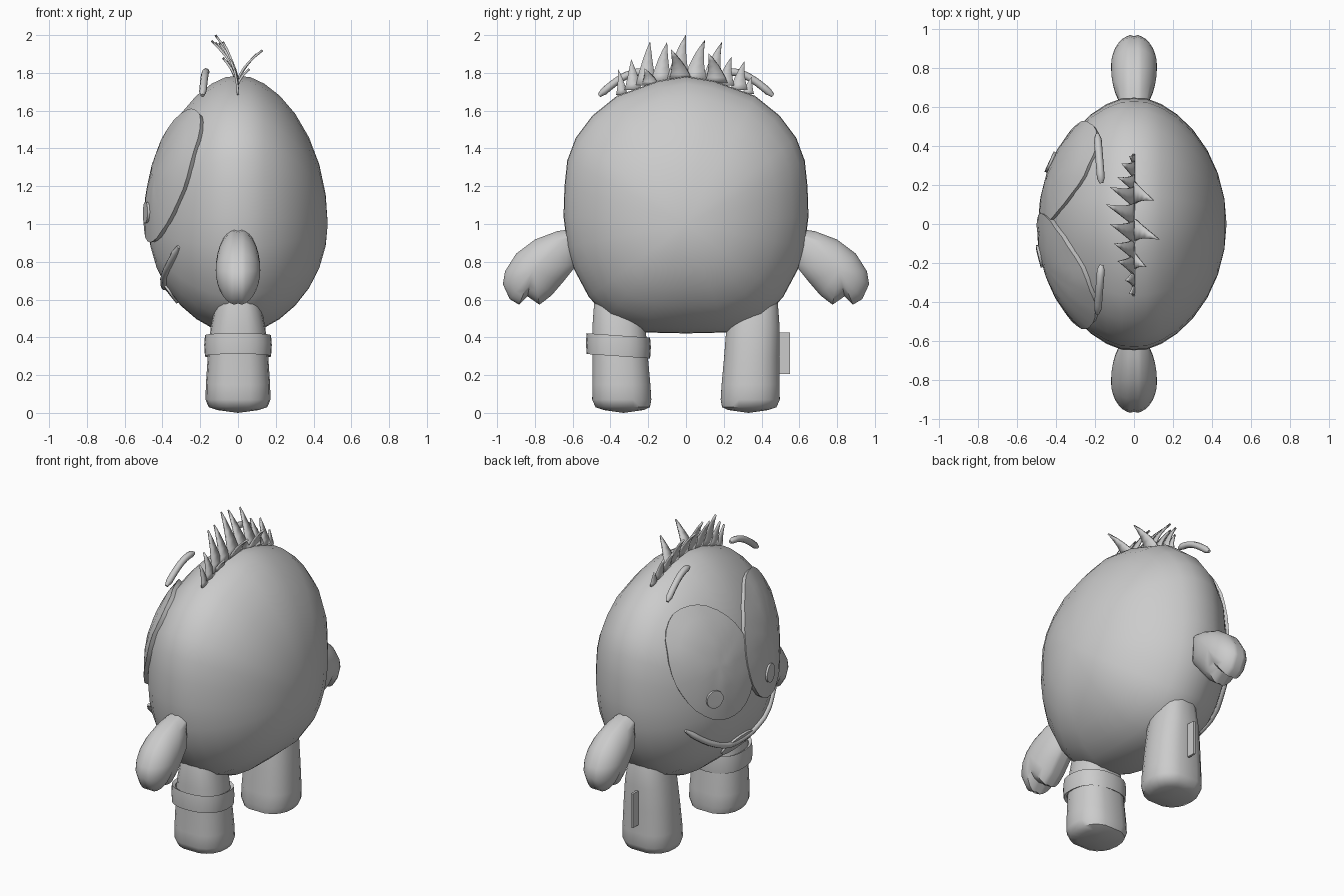
import bpy, bmesh, math
from mathutils import Vector
from mathutils.bvhtree import BVHTree

if "Cube" in bpy.data.objects:
    bpy.data.objects.remove(bpy.data.objects["Cube"])

GREY = bpy.data.materials.new("plain_grey")
GREY.use_nodes = True
GREY.diffuse_color = (0.6, 0.6, 0.6, 1)
GREY.node_tree.nodes["Principled BSDF"].inputs["Base Color"].default_value = (0.6, 0.6, 0.6, 1)


def finish(obj, angle=40):
    obj.data.materials.append(GREY)
    bpy.ops.object.select_all(action="DESELECT")
    obj.select_set(True)
    bpy.context.view_layer.objects.active = obj
    bpy.ops.object.shade_smooth_by_angle(angle=math.radians(angle))
    return obj


def add_mesh(name, bm, angle=40):
    bmesh.ops.recalc_face_normals(bm, faces=bm.faces)
    mesh = bpy.data.meshes.new(name)
    bm.to_mesh(mesh)
    bm.free()
    obj = bpy.data.objects.new(name, mesh)
    bpy.context.collection.objects.link(obj)
    return finish(obj, angle)


def bridge(bm, rings):
    for a, b in zip(rings, rings[1:]):
        n = len(a)
        for i in range(n):
            j = (i + 1) % n
            bm.faces.new((a[i], a[j], b[j], b[i]))


def fan(bm, ring, tip):
    v = bm.verts.new(tip)
    for i in range(len(ring)):
        bm.faces.new((ring[i], ring[(i + 1) % len(ring)], v))


def puff(name, outline, centre, depth, power, groove):
    """Pillow sewn from two halves: a side outline swelling out to +x and -x."""
    bm = bmesh.new()
    cy, cz = centre

    def ring(r, x):
        return [bm.verts.new((x, cy + (y - cy) * r, cz + (z - cz) * r)) for y, z in outline]

    seam = ring(groove, 0)
    for side in (-1, 1):
        rings = [seam]
        for r in (0.985, 0.94, 0.86, 0.74, 0.58, 0.4, 0.2):
            rings.append(ring(r, side * depth * (1 - r * r) ** power))
        bridge(bm, rings)
        fan(bm, rings[-1], (side * depth, cy, cz))
    return add_mesh(name, bm, 50)


# Body
half = [(0.15, 1.765), (0.37, 1.685), (0.5, 1.58), (0.59, 1.46), (0.635, 1.34), (0.65, 1.2),
        (0.655, 1.04), (0.635, 0.88), (0.6, 0.76), (0.52, 0.61), (0.42, 0.5), (0.22, 0.42)]
outline = [(0, 1.79)] + half + [(0, 0.415)] + [(-y, z) for y, z in reversed(half)]
body = puff("body", outline, (0, 1.0), 0.475, 0.57, 0.99)
tree = BVHTree.FromPolygons([v.co for v in body.data.vertices],
                            [p.vertices for p in body.data.polygons])


def on_face(y, z, off):
    """Point at a distance off the body's face side."""
    hit, normal, _, _ = tree.ray_cast(Vector((-2, y, z)), Vector((1, 0, 0)))
    if normal.x > 0:
        normal = -normal
    return hit + normal * off


# Arms with a thumb notch, and legs
arm = [(0.58, 0.98), (0.68, 0.965), (0.8, 0.92), (0.9, 0.845), (0.96, 0.75), (0.972, 0.68),
       (0.935, 0.6), (0.885, 0.57), (0.84, 0.615), (0.775, 0.57), (0.71, 0.62), (0.65, 0.69),
       (0.57, 0.79)]
leg = [(0.015, 0.33, 0.11, 0.11), (0.03, 0.335, 0.15, 0.155), (0.07, 0.34, 0.163, 0.172),
       (0.15, 0.342, 0.16, 0.17), (0.3, 0.348, 0.152, 0.16), (0.45, 0.355, 0.147, 0.145),
       (0.6, 0.36, 0.13, 0.115), (0.72, 0.35, 0.1, 0.08)]


def oval(t, power=0.85):
    c, s = math.cos(t), math.sin(t)
    return math.copysign(abs(c) ** power, c), math.copysign(abs(s) ** power, s)


for side, word in ((1, "right"), (-1, "left")):
    puff(word + "_arm", [(side * y, z) for y, z in arm], (side * 0.81, 0.755), 0.118, 0.5, 0.95)
    bm = bmesh.new()
    rings = []
    for z, cy, ry, rx in leg:
        ring = []
        for i in range(20):
            c, s = oval(math.tau * i / 20)
            pinch = 0.96 if i in (5, 15) else 1
            ring.append(bm.verts.new((rx * c, side * (cy + ry * s * pinch), z)))
        rings.append(ring)
    bridge(bm, rings)
    fan(bm, rings[0], (0, side * 0.33, 0))
    bm.faces.new(rings[-1])
    add_mesh(word + "_leg", bm, 50)

# Ankle band on one leg, slightly tilted
bm = bmesh.new()
rings = []
for grow, z in ((0, 0.31), (0.018, 0.3), (0.022, 0.36), (0.018, 0.41), (0, 0.4)):
    ring = []
    for i in range(24):
        c, s = oval(math.tau * i / 24)
        y = -0.358 + (0.15 + grow) * s
        ring.append(bm.verts.new(((0.157 + grow) * c, y, z - 0.07 * (y + 0.358))))
    rings.append(ring)
bridge(bm, rings + [rings[0]])
add_mesh("ankle_band", bm)

# Sewn tag standing out of the other leg's seam
bm = bmesh.new()
bmesh.ops.create_cube(bm, size=1)
bmesh.ops.scale(bm, vec=(0.014, 0.1, 0.22), verts=bm.verts)
bmesh.ops.translate(bm, vec=(0, 0.5, 0.315), verts=bm.verts)
add_mesh("tag", bm)


def patch(name, cy, cz, ry, rz, off, lean=0, steps=32):
    """Oval plate that follows the body's face."""
    bm = bmesh.new()
    rings = []
    for r, d in ((1, -0.015), (1, off), (0.8, off), (0.6, off), (0.4, off), (0.2, off)):
        ring = []
        for i in range(steps):
            t = math.tau * i / steps
            dz = rz * r * math.sin(t)
            y = cy + ry * r * math.cos(t) + lean * dz
            ring.append(bm.verts.new(on_face(y, cz + dz, d)))
        rings.append(ring)
    bridge(bm, rings)
    fan(bm, rings[-1], on_face(cy, cz, off))
    return add_mesh(name, bm)


# Eyes, pupils and tongue
patch("right_eye", 0.255, 1.25, 0.26, 0.345, 0.018, 0.12)
patch("left_eye", -0.235, 1.25, 0.285, 0.345, 0.026, -0.12)
patch("right_pupil", 0.31, 1.06, 0.05, 0.055, 0.03, steps=16)
patch("left_pupil", -0.16, 1.06, 0.055, 0.055, 0.038, steps=16)
patch("tongue", 0.0, 0.65, 0.15, 0.065, 0.012)


def tube(name, points, radius):
    curve = bpy.data.curves.new(name, "CURVE")
    curve.dimensions = "3D"
    curve.bevel_depth = radius
    curve.bevel_resolution = 2
    curve.use_fill_caps = True
    spline = curve.splines.new("POLY")
    spline.points.add(len(points) - 1)
    for i, (p, q) in enumerate(zip(spline.points, points)):
        p.co = (*q, 1)
        p.radius = 0.5 if i in (0, len(points) - 1) else 1
    obj = bpy.data.objects.new(name, curve)
    bpy.context.collection.objects.link(obj)
    bpy.ops.object.select_all(action="DESELECT")
    obj.select_set(True)
    bpy.context.view_layer.objects.active = obj
    bpy.ops.object.convert(target="MESH")
    return finish(bpy.context.object, 60)


# Smile
smile = []
for i in range(25):
    t = i / 12 - 1
    smile.append(on_face(0.45 * t, 0.67 + 0.21 * t * t, 0.008))
tube("mouth", smile, 0.018)

# Floating eyebrows
for side, word in ((1, "right"), (-1, "left")):
    brow = []
    for i in range(11):
        t = i / 10
        brow.append((-0.188 + 0.02 * t, side * (0.46 - 0.25 * t),
                     1.68 + 0.125 * math.sin(t * 1.75)))
    tube(word + "_eyebrow", brow, 0.02)

# Hair tuft: base y, half width, tip x, tip y, tip z
spikes = [(-0.34, 0.03, -0.02, -0.36, 1.82), (-0.28, 0.045, -0.04, -0.29, 1.87),
          (-0.21, 0.055, -0.08, -0.19, 1.965), (-0.13, 0.055, -0.1, -0.1, 1.96),
          (-0.04, 0.06, -0.12, 0.0, 2.0), (0.05, 0.06, -0.14, 0.1, 1.97),
          (0.14, 0.055, -0.12, 0.19, 1.96), (0.21, 0.045, -0.08, 0.24, 1.88),
          (0.28, 0.045, -0.06, 0.31, 1.86), (0.33, 0.03, -0.02, 0.35, 1.78),
          (0.16, 0.06, 0.1, 0.12, 1.9), (-0.03, 0.06, 0.13, -0.08, 1.92),
          (-0.19, 0.045, 0.06, -0.22, 1.82)]
bm = bmesh.new()
for y0, w, tx, ty, tz in spikes:
    z0 = 1.765 - 0.7 * y0 * y0
    rows = []
    for i in range(5):
        t = i / 5
        mid = Vector((tx * (0.4 * t + 0.6 * t * t), y0 + (ty - y0) * t * t, z0 + (tz - z0) * t))
        rows.append([bm.verts.new(mid + Vector((0, s * w * (1 - t) ** 0.9, 0))) for s in (-1, 1)])
    for a, b in zip(rows, rows[1:]):
        bm.faces.new((a[0], a[1], b[1], b[0]))
    bm.faces.new((*rows[-1], bm.verts.new((tx, ty, tz))))
hair = add_mesh("hair", bm)
solid = hair.modifiers.new("thickness", "SOLIDIFY")
solid.thickness = 0.012
solid.offset = 0
